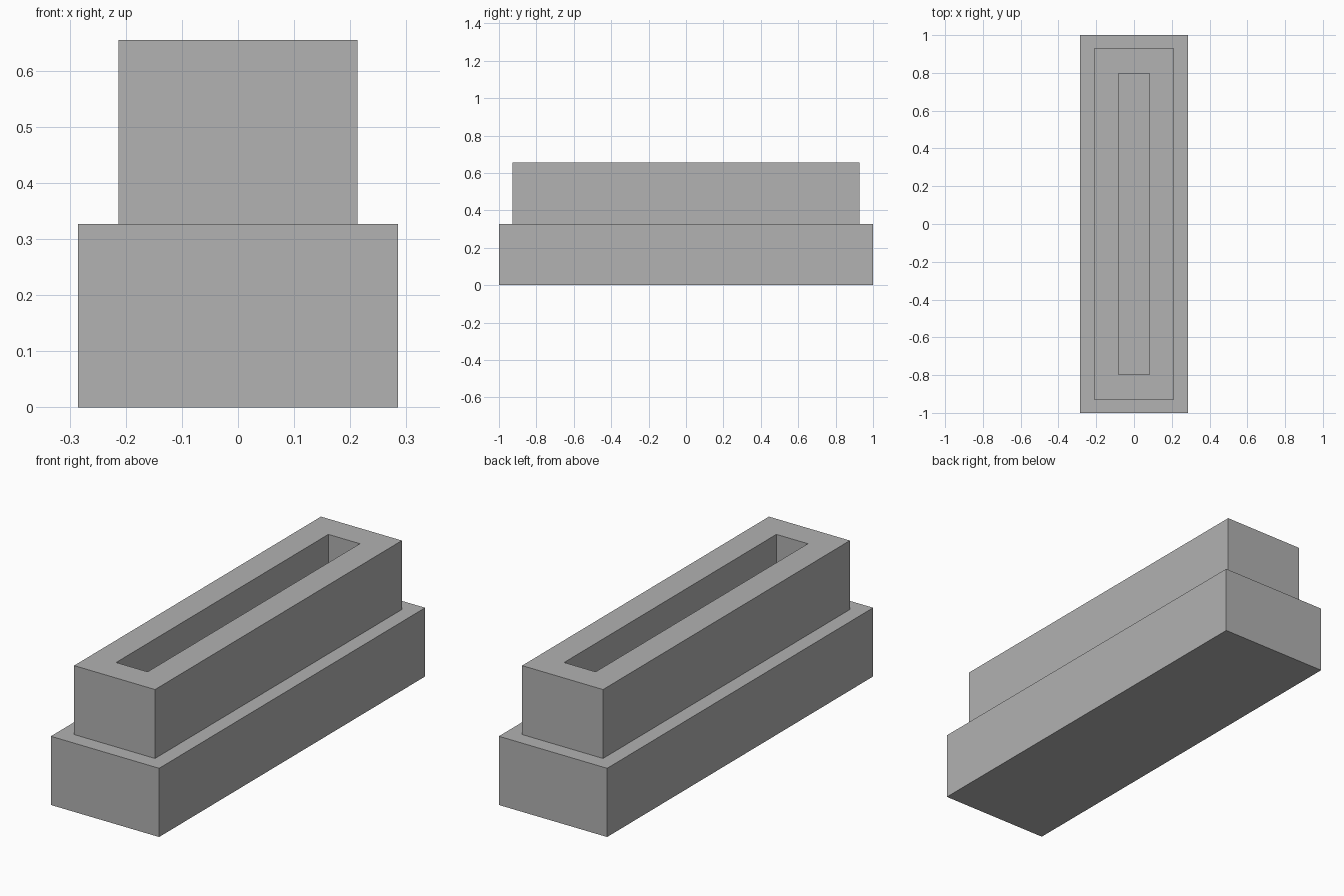
import bpy
import bmesh
from mathutils import Vector

BASE_SIZE = Vector((0.57, 2.0, 0.327))
LEDGE = 0.072        # width of the step around the upper tier
UPPER_HEIGHT = 0.328
WALL = 0.13          # thickness of the slot walls
SLOT_DEPTH = 0.328

default_cube = bpy.data.objects.get("Cube")
if default_cube:
    bpy.data.objects.remove(default_cube, do_unlink=True)

# Plain grey material
grey = bpy.data.materials.new("plain grey")
grey.use_nodes = True
colour = (0.445, 0.445, 0.445, 1.0)
grey.diffuse_color = colour
for node in grey.node_tree.nodes:
    if node.type == 'BSDF_PRINCIPLED':
        node.inputs["Base Color"].default_value = colour


def inset_and_move(bm, face, margin, rise):
    """Inset a face, then extrude it vertically; returns the moved face."""
    bmesh.ops.inset_region(bm, faces=[face], thickness=margin, use_even_offset=True)
    moved = bmesh.ops.extrude_discrete_faces(bm, faces=[face])["faces"][0]
    bmesh.ops.translate(bm, verts=moved.verts, vec=(0, 0, rise))
    return moved


# Base block standing on the ground
bm = bmesh.new()
bmesh.ops.create_cube(bm, size=1)
bmesh.ops.scale(bm, vec=BASE_SIZE, verts=bm.verts)
bmesh.ops.translate(bm, vec=(0, 0, BASE_SIZE.z / 2), verts=bm.verts)
bm.normal_update()
top = max(bm.faces, key=lambda f: f.calc_center_median().z)

# Upper tier, then the long slot sunk into it
top = inset_and_move(bm, top, LEDGE, UPPER_HEIGHT)
bm.normal_update()
inset_and_move(bm, top, WALL, -SLOT_DEPTH)
bmesh.ops.recalc_face_normals(bm, faces=bm.faces)

mesh = bpy.data.meshes.new("stepped_trough")
bm.to_mesh(mesh)
bm.free()
mesh.materials.append(grey)
trough = bpy.data.objects.new("stepped_trough", mesh)
bpy.context.collection.objects.link(trough)
